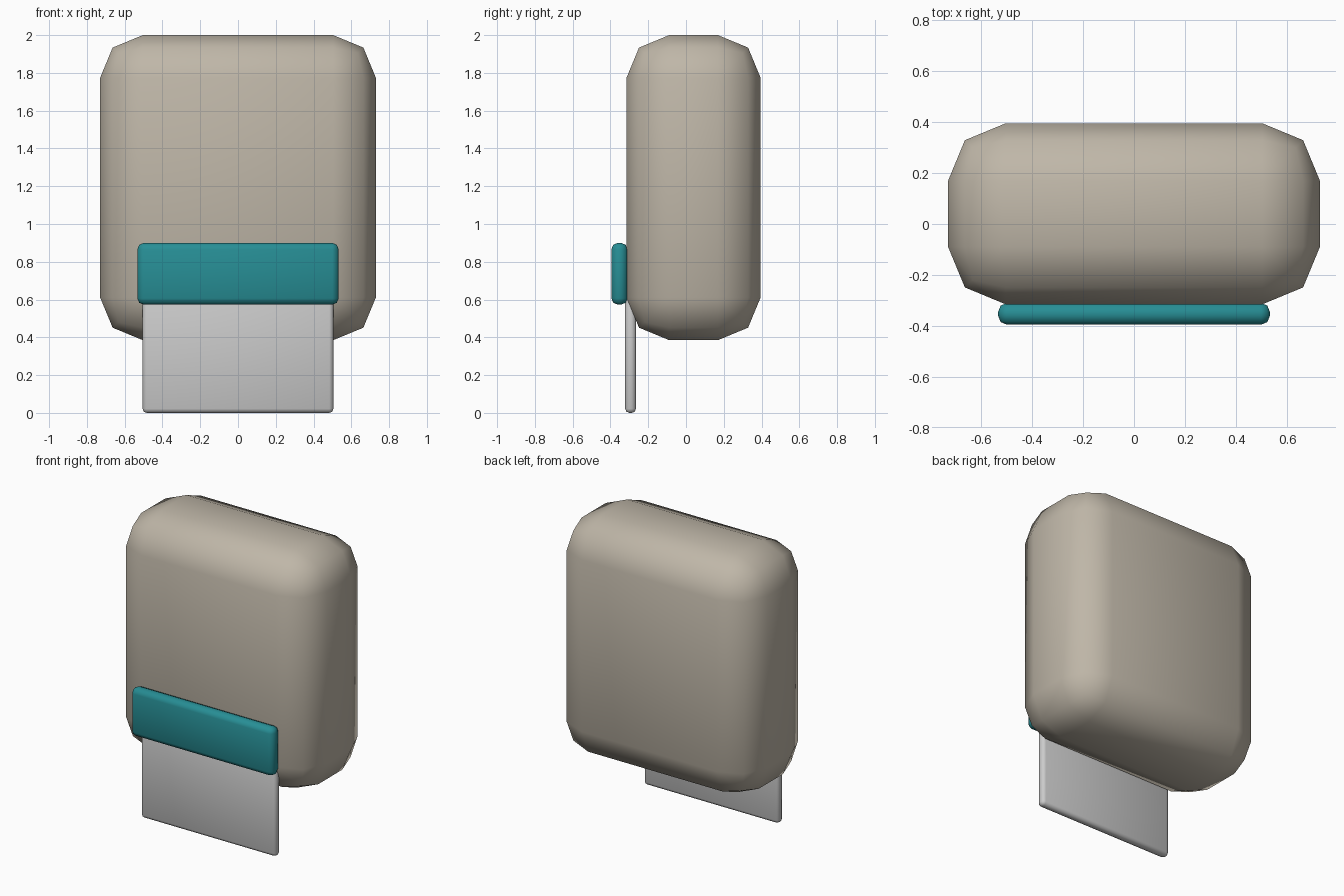
import bpy

if "Cube" in bpy.data.objects:
    bpy.data.objects.remove(bpy.data.objects["Cube"])


def rounded_box(name, lo, hi, radius, segments, color=None):
    """Box between two corners with bevelled edges and smooth shading."""
    center = [(a + b) / 2 for a, b in zip(lo, hi)]
    bpy.ops.mesh.primitive_cube_add(size=1, location=center)
    obj = bpy.context.object
    obj.name = name
    obj.scale = [b - a for a, b in zip(lo, hi)]
    bpy.ops.object.transform_apply(location=False, rotation=False, scale=True)
    bevel = obj.modifiers.new("Rounded edges", 'BEVEL')
    bevel.width = radius
    bevel.segments = segments
    bevel.limit_method = 'NONE'
    bpy.ops.object.modifier_apply(modifier=bevel.name)
    bpy.ops.object.shade_smooth()
    if color:
        mat = bpy.data.materials.new(name + "_color")
        mat.diffuse_color = color
        mat.use_nodes = True
        mat.node_tree.nodes["Principled BSDF"].inputs["Base Color"].default_value = mat.diffuse_color
        obj.data.materials.append(mat)
    return obj


# Wall-mounted housing
rounded_box("dispenser_body", (-0.73, -0.315, 0.385), (0.73, 0.395, 2.0),
            0.226, 2, (0.52, 0.47, 0.39, 1))

# Sheet hanging out of the front slot
rounded_box("paper_sheet", (-0.505, -0.322, 0.0), (0.505, -0.265, 0.66),
            0.022, 2)

# Coloured bar over the slot
rounded_box("front_bar", (-0.533, -0.395, 0.573), (0.533, -0.31, 0.9),
            0.034, 2, (0.02, 0.27, 0.30, 1))
